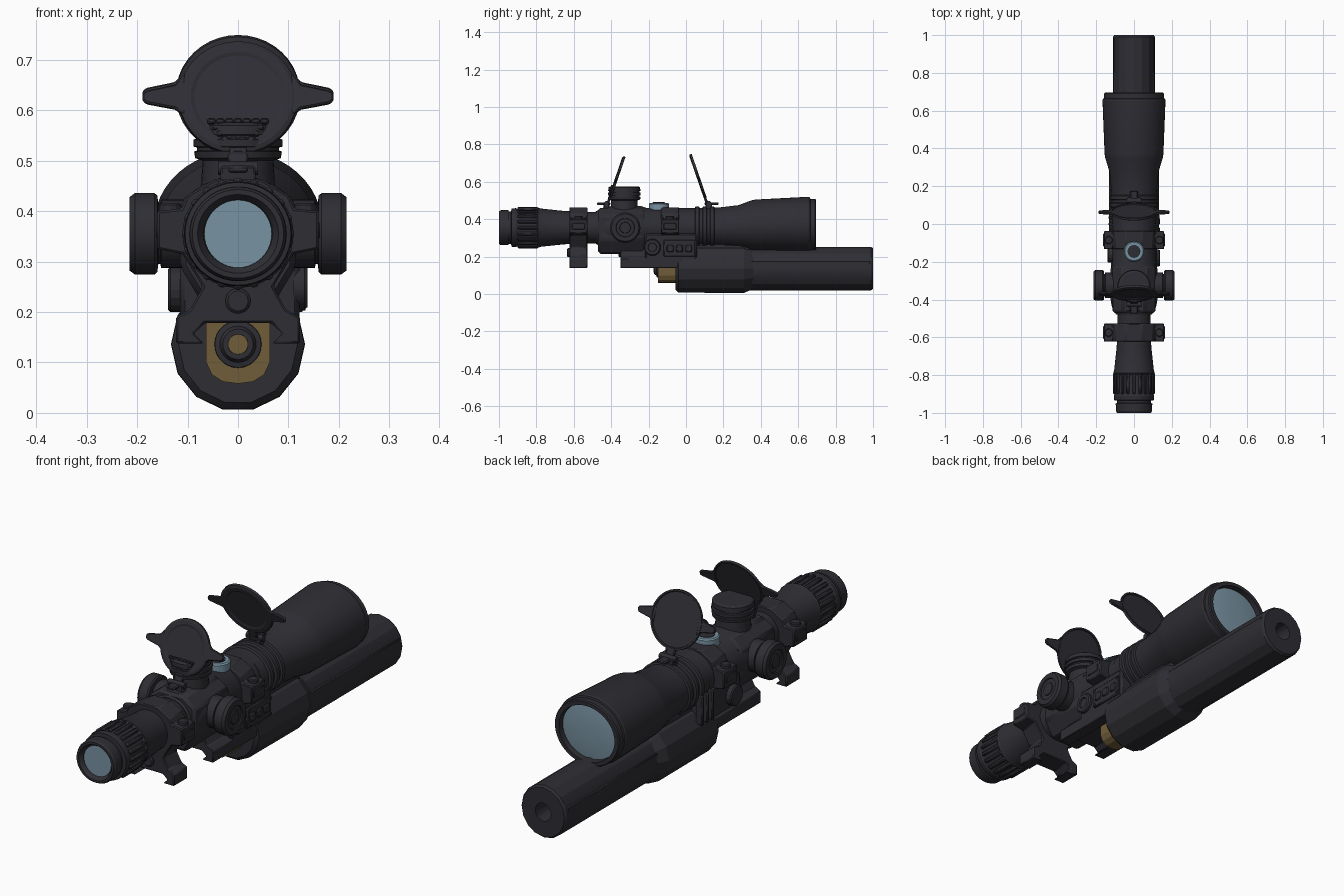
import bpy, bmesh, math
from mathutils import Matrix, Vector


def material(name, rgb):
    m = bpy.data.materials.new(name)
    m.diffuse_color = (*rgb, 1)
    return m


DARK = material("dark_metal", (0.027, 0.027, 0.034))
TAN = material("tan_polymer", (0.16, 0.11, 0.042))
GLASS = material("blue_glass", (0.19, 0.29, 0.36))

# Local z is turned onto the chosen axis
AXES = {"X": Matrix(((0, 0, 1), (1, 0, 0), (0, 1, 0))),
        "Y": Matrix(((1, 0, 0), (0, 0, 1), (0, 1, 0))),
        "Z": Matrix.Identity(3)}


def finish(name, bm, mat, bevel=0.0):
    bmesh.ops.recalc_face_normals(bm, faces=bm.faces)
    me = bpy.data.meshes.new(name)
    bm.to_mesh(me)
    bm.free()
    me.materials.append(mat)
    ob = bpy.data.objects.new(name, me)
    bpy.context.collection.objects.link(ob)
    if bevel:
        mod = ob.modifiers.new("edge_bevel", "BEVEL")
        mod.width, mod.segments = bevel, 1
    return ob


def lathe(name, prof, axis="Y", at=(0, 0, 0), sides=40, sx=1.0, mat=DARK):
    """Turned part; profile entries are (position, radius[, rise])."""
    bm, rings = bmesh.new(), []
    for p in prof:
        rise = p[2] if len(p) > 2 else 0
        ring = []
        for i in range(sides):
            a = 2 * math.pi * i / sides
            v = AXES[axis] @ Vector((p[1] * math.cos(a) * sx, p[1] * math.sin(a) + rise, p[0]))
            ring.append(bm.verts.new(v + Vector(at)))
        rings.append(ring)
    for a, b in zip(rings, rings[1:]):
        for i in range(sides):
            j = (i + 1) % sides
            bm.faces.new((a[i], a[j], b[j], b[i]))
    bm.faces.new(rings[0])
    bm.faces.new(rings[-1])
    return finish(name, bm, mat)


def prism(name, outline, y0, y1, mat=DARK, bevel=0.0, mirror=True):
    """Extrude an x-z outline along y; mirror completes a right-hand half."""
    pts = list(outline)
    if mirror:
        pts += [(-x, z) for x, z in reversed(outline) if x > 0]
    bm = bmesh.new()
    f = bm.faces.new([bm.verts.new((x, y0, z)) for x, z in pts])
    r = bmesh.ops.extrude_face_region(bm, geom=[f])
    bmesh.ops.translate(bm, vec=(0, y1 - y0, 0),
                        verts=[e for e in r["geom"] if isinstance(e, bmesh.types.BMVert)])
    return finish(name, bm, mat, bevel)


def box(name, x, y, z, mat=DARK, bevel=0.004):
    return prism(name, [(x[0], z[0]), (x[1], z[0]), (x[1], z[1]), (x[0], z[1])],
                 y[0], y[1], mat, bevel, mirror=False)


ZC = 0.355  # height of the sight axis
C = (0, 0, ZC)

# Eyepiece and slim front tube
lathe("eyepiece", [(-0.975, 0.066), (-0.985, 0.068), (-1, 0.078), (-1, 0.088), (-0.99, 0.093),
                   (-0.95, 0.094), (-0.948, 0.087), (-0.935, 0.087), (-0.933, 0.102),
                   (-0.91, 0.104), (-0.90, 0.1), (-0.80, 0.1), (-0.79, 0.107), (-0.775, 0.102),
                   (-0.65, 0.089), (-0.5, 0.084), (-0.4, 0.09)], at=C, sx=1.03)
lathe("eyepiece_lens", [(-0.982, 0.067), (-0.974, 0.067)], at=C, mat=GLASS)

# Raised grip ribs round the eyepiece
for i in range(20):
    rib = box("grip_rib", (-0.009, 0.009), (-0.9, -0.79), (0.096, 0.111), bevel=0.005)
    rib.matrix_world = Matrix.Translation(C) @ Matrix.Rotation(2 * math.pi * i / 20, 4, "Y")

# Turret housing
lathe("turret_housing", [(-0.48, 0.088), (-0.44, 0.108), (-0.40, 0.115), (-0.24, 0.115),
                         (-0.21, 0.105), (0.06, 0.105)], at=C, sx=1.08)
prism("turret_block", [(0, 0.46), (0.06, 0.46), (0.115, 0.42), (0.115, 0.29), (0.07, 0.215),
                       (0, 0.215)], -0.47, -0.22, bevel=0.012)

# Side adjustment knobs
for s in (-1, 1):
    lathe("side_knob", [(s * 0.09, 0.068), (s * 0.152, 0.068), (s * 0.154, 0.06),
                        (s * 0.158, 0.06), (s * 0.16, 0.076), (s * 0.166, 0.081),
                        (s * 0.204, 0.081), (s * 0.215, 0.073), (s * 0.215, 0.05),
                        (s * 0.21, 0.048), (s * 0.21, 0.03), (s * 0.214, 0.028)],
          "X", (0, -0.325, ZC), 32)

# Top adjustment knob with grooves
lathe("top_knob", [(0.43, 0.075), (0.5, 0.07), (0.505, 0.085), (0.518, 0.087), (0.52, 0.081),
                   (0.526, 0.081), (0.528, 0.088), (0.542, 0.088), (0.544, 0.081),
                   (0.55, 0.081), (0.552, 0.086), (0.57, 0.085), (0.576, 0.075)],
      "Z", (0, -0.33, 0), 32)

# Objective bell, steps and rear lens
lathe("objective_bell", [(0.0, 0.104), (0.17, 0.107), (0.28, 0.117, 0.003), (0.35, 0.136, 0.01),
                         (0.37, 0.139, 0.011), (0.655, 0.149, 0.016), (0.663, 0.146, 0.016),
                         (0.665, 0.142, 0.012), (0.69, 0.142, 0.012), (0.695, 0.138, 0.012),
                         (0.695, 0.122, 0.012), (0.66, 0.119, 0.012)],
      at=C, sides=48, sx=1.12)
lathe("objective_lens", [(0.655, 0.12), (0.67, 0.12), (0.676, 0.08), (0.678, 0.03)],
      at=(0, 0, ZC + 0.012), sides=48, sx=1.12, mat=GLASS)
for y in (0.06, 0.1, 0.14):
    lathe("body_ring", [(y - 0.013, 0.106), (y - 0.009, 0.114), (y + 0.009, 0.114),
                        (y + 0.013, 0.106)], at=C, sx=1.12)

# Clamp halves and feet
CLAMP = [(0, 0.464), (0.045, 0.464), (0.1, 0.432), (0.112, 0.405), (0.16, 0.4), (0.16, 0.325),
         (0.11, 0.315), (0.085, 0.275), (0.07, 0.25)]
FOOT = [(0.095, 0.205), (0.123, 0.19), (0.123, 0.138), (0.068, 0.138), (0.088, 0.157),
        (0.066, 0.178), (0, 0.178)]
for y in (-0.575, -0.085):
    prism("ring_clamp", CLAMP + FOOT if y < -0.5 else CLAMP + [(0, 0.25)],
          y - 0.048, y + 0.048, bevel=0.004)
    for s in (-1, 1):
        lathe("clamp_screw", [(0.39, 0.022), (0.412, 0.022), (0.416, 0.018)], "Z",
              (s * 0.134, y, 0), 12)
        box("clamp_seam", sorted((s * 0.11, s * 0.163)), (y - 0.035, y + 0.035), (0.345, 0.38))

# Lower mount rail and its front bolt
prism("mount_rail", [(0, 0.28), (0.075, 0.28), (0.075, 0.24)] + FOOT, -0.35, -0.02, bevel=0.003)
lathe("mount_bolt", [(-0.36, 0.02), (-0.355, 0.025), (-0.33, 0.025)], at=(0, 0, 0.222), sides=20)
lathe("foot_bolt", [(-0.635, 0.02), (-0.63, 0.025), (-0.6, 0.025)], at=(0, 0, 0.222), sides=20)

# Control box with side panel, buttons and dials
box("control_box", (-0.115, 0.122), (-0.22, 0.06), (0.178, 0.325), bevel=0.01)
box("control_panel", (0.115, 0.13), (-0.12, 0.05), (0.2, 0.29))
for y in (-0.085, -0.035, 0.015):
    box("panel_button", (0.125, 0.137), (y - 0.018, y + 0.018), (0.225, 0.262))
for y in (-0.11, 0.04):
    for z in (0.21, 0.28):
        lathe("panel_screw", [(0.125, 0.007), (0.134, 0.007)], "X", (0, y, z), 8)
lathe("right_dial", [(0.11, 0.045), (0.132, 0.045), (0.138, 0.04), (0.138, 0.024),
                     (0.132, 0.022)], "X", (0, -0.18, 0.25), 24)
lathe("left_dial", [(-0.1, 0.045), (-0.134, 0.045), (-0.139, 0.04)], "X", (0, -0.16, 0.245), 16)
for y in (0.0, 0.035, 0.07):
    box("left_rib", (-0.135, -0.1), (y - 0.008, y + 0.008), (0.2, 0.33))

# Blue level ring on top
lathe("blue_ring", [(0.45, 0.054), (0.482, 0.054), (0.487, 0.048), (0.487, 0.032)],
      "Z", (0, -0.145, 0), 32, mat=GLASS)
lathe("ring_core", [(0.45, 0.034), (0.489, 0.034), (0.491, 0.03)], "Z", (0, -0.145, 0), 24)


# Flip covers: dished disc, two side tabs, hinge neck
def flip_cover(name, y, z, r, tilt, side):
    parts = [lathe(name + "_disc", [(-0.004, r * 0.74), (-0.007, r * 0.8), (-0.007, r * 0.93),
                                    (-0.003, r), (0.009, r), (0.009, r * 0.94),
                                    (0.004, r * 0.92)], sides=40)]
    for s in (-1, 1):
        tab = [(s * 0.105, -0.038), (s * 0.125, -0.024), (s * 0.18, -0.013), (s * 0.189, -0.007),
               (s * 0.189, 0.008), (s * 0.18, 0.014), (s * 0.125, 0.026), (s * 0.105, 0.05)]
        parts.append(prism(name + "_tab", tab, -0.006, 0.007, bevel=0.003, mirror=False))
    parts.append(box(name + "_neck", (-0.02, 0.02), (-0.007, 0.007), (-r - 0.03, -r + 0.012)))
    if side < 0:
        for row in range(4):  # textured thumb pad
            n = 4 + row
            for k in range(n):
                x = (k - (n - 1) / 2) * 0.0175
                zz = -0.096 + row * 0.0125
                parts.append(box("thumb_pad", (x - 0.008, x + 0.008), (-0.014, -0.003),
                                 (zz, zz + 0.011), bevel=0.003))
    m = Matrix.Translation((0, y, z)) @ Matrix.Rotation(tilt, 4, "X")
    for p in parts:
        p.matrix_world = m


flip_cover("front_cover", -0.37, 0.625, 0.117, math.radians(-19), -1)
flip_cover("rear_cover", 0.062, 0.63, 0.123, math.radians(19), 1)

# Cover hinges
for y0, y1, ya, yb in ((-0.475, -0.405, -0.44, -0.41), (0.1, 0.175, 0.105, 0.14)):
    box("hinge_arm", (-0.02, 0.02), (y0, y1), (0.476, 0.49))
    box("hinge_post", (-0.035, 0.035), (ya, yb), (0.44, 0.49))
    lathe("hinge_pin", [(-0.04, 0.013), (0.04, 0.013)], "X", (0, (ya + yb) / 2, 0.485), 12)

# Lower launcher housing and faceted barrel
L = (0, 0, 0.136)
lathe("launcher_housing", [(-0.055, 0.118), (-0.04, 0.132), (0.31, 0.133), (0.36, 0.112)],
      at=L, sides=14)
lathe("launcher_barrel", [(0.3, 0.116), (0.99, 0.116), (1.0, 0.109), (1.0, 0.04), (0.85, 0.04)],
      at=L, sides=16, sx=0.96)
for s in (-1, 1):
    box("barrel_strip", sorted((s * 0.09, s * 0.108)), (0.34, 0.985), (0.125, 0.178))
box("barrel_bridge", (-0.07, 0.07), (-0.03, 0.34), (0.2, 0.27), bevel=0.01)

# Tan round seat with dark collar and tan centre
prism("tan_breech", [(0, 0.18), (0.063, 0.18), (0.063, 0.1), (0.052, 0.076), (0.03, 0.062),
                     (0, 0.058)], -0.15, -0.05, TAN)
lathe("breech_collar", [(-0.17, 0.022), (-0.17, 0.03), (-0.163, 0.034), (-0.158, 0.036),
                        (-0.156, 0.046), (-0.14, 0.048)], at=L, sides=28)
lathe("breech_centre", [(-0.174, 0.02), (-0.16, 0.021)], at=L, sides=20, mat=TAN)

# Smooth shading with sharp edges kept
bpy.ops.object.select_all(action="SELECT")
bpy.context.view_layer.objects.active = bpy.context.collection.objects[0]
bpy.ops.object.shade_smooth_by_angle(angle=math.radians(22))
